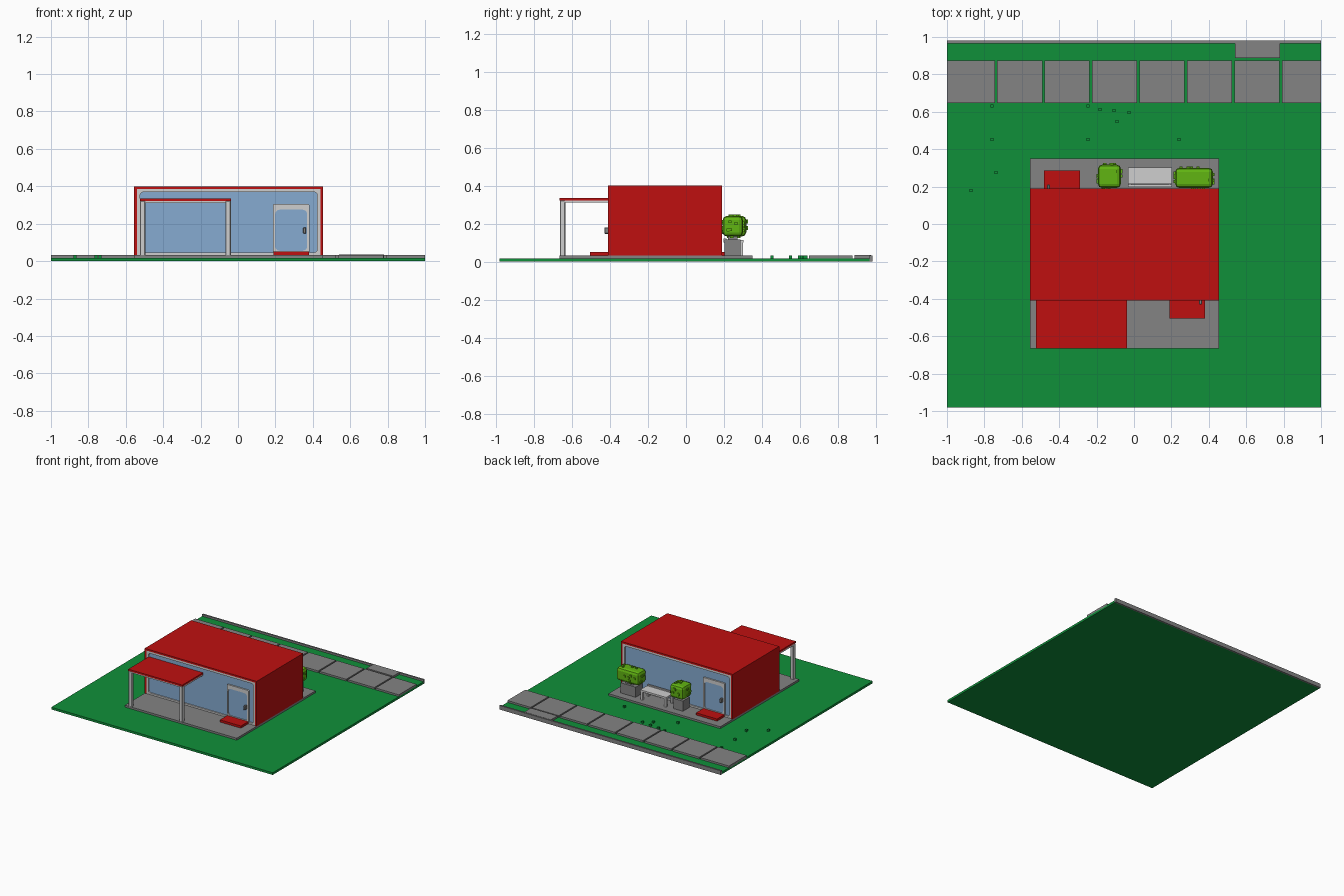
import bpy, bmesh, math, random
from mathutils import Matrix, Vector

if "Cube" in bpy.data.objects:
    bpy.data.objects.remove(bpy.data.objects["Cube"])

random.seed(4)


def mat(name, r, g, b):
    m = bpy.data.materials.new(name)
    m.diffuse_color = (r, g, b, 1)
    m.use_nodes = True
    m.node_tree.nodes["Principled BSDF"].inputs["Base Color"].default_value = m.diffuse_color
    return m


RED = mat("red", 0.52, 0.005, 0.005)
GRASS = mat("grass_green", 0.005, 0.28, 0.042)
GREY = mat("concrete_grey", 0.23, 0.23, 0.23)
WHITE = mat("light_grey", 0.62, 0.62, 0.62)
BLUE = mat("glass_blue", 0.24, 0.41, 0.64)
LEAF = mat("leaf_green", 0.12, 0.46, 0.006)

CX, CY = -0.05, -0.11      # middle of the house; back facade is the front turned 180 degrees
TURN = Matrix.Translation((CX, CY, 0)) @ Matrix.Rotation(math.pi, 4, 'Z') @ Matrix.Translation((-CX, -CY, 0))


def finish(name, bm, m, turn=False):
    if turn:
        bm.transform(TURN)
    bmesh.ops.recalc_face_normals(bm, faces=bm.faces)
    me = bpy.data.meshes.new(name)
    bm.to_mesh(me)
    bm.free()
    me.materials.append(m)
    ob = bpy.data.objects.new(name, me)
    bpy.context.collection.objects.link(ob)
    return ob


def add_box(bm, x0, x1, y0, y1, z0, z1, bevel=0, seg=1):
    r = bmesh.ops.create_cube(bm, size=1)
    for v in r["verts"]:
        v.co = Vector(((x0 + x1) / 2 + v.co.x * (x1 - x0),
                       (y0 + y1) / 2 + v.co.y * (y1 - y0),
                       (z0 + z1) / 2 + v.co.z * (z1 - z0)))
    if bevel:
        edges = list({e for v in r["verts"] for e in v.link_edges})
        bmesh.ops.bevel(bm, geom=edges, offset=bevel, segments=seg, affect='EDGES', profile=0.5)


def box(name, m, *dims, bevel=0, seg=1, turn=False):
    bm = bmesh.new()
    add_box(bm, *dims, bevel=bevel, seg=seg)
    return finish(name, bm, m, turn)


def rounded(x0, x1, z0, z1, r, n=4):
    pts = []
    corners = [(x1 - r, z1 - r), (x0 + r, z1 - r), (x0 + r, z0 + r), (x1 - r, z0 + r)]
    for k, (cx, cz) in enumerate(corners):
        for i in range(n + 1):
            a = math.pi / 2 * (k + i / n)
            pts.append((cx + r * math.cos(a), cz + r * math.sin(a)))
    return pts


def frame(name, m, outer, inner, y0, y1, turn=False):
    """Flat ring between two rounded rectangles in the xz plane."""
    bm = bmesh.new()
    rings = [[bm.verts.new((x, y, z)) for x, z in pts]
             for pts, y in ((outer, y0), (inner, y0), (inner, y1), (outer, y1))]
    n = len(outer)
    for a, b in zip(rings, rings[1:] + rings[:1]):
        for i in range(n):
            j = (i + 1) % n
            bm.faces.new((a[i], a[j], b[j], b[i]))
    return finish(name, bm, m, turn)


# Lawn, kerb and pavement
box("lawn", GRASS, -1, 1, -0.98, 0.966, 0, 0.018)
box("kerb", GREY, -1, 1, 0.966, 0.98, 0, 0.033)
joints = [-1.006] + [-0.738 + 0.2537 * k for k in range(7)] + [1.006]
for a, b in zip(joints, joints[1:]):
    box("pavement_slab", GREY, a + 0.006, b - 0.006, 0.646, 0.875, 0.01, 0.033)
box("drive_slab", GREY, 0.54, 0.78, 0.887, 0.972, 0.01, 0.035)

# Grass tufts
for x, y in [(-.76, .63), (-.76, .452), (-.738, .276), (-.871, .18), (-.246, .63), (-.246, .452),
             (-.182, .613), (-.107, .608), (-.09, .549), (-.027, .597), (.241, .452)]:
    box("grass_tuft", GRASS, x - 0.008, x + 0.008, y - 0.008, y + 0.008, 0.015, 0.034)

# House: foundation, red shell of two walls and a roof, glass core
box("foundation", GREY, -0.555, 0.455, -0.666, 0.35, 0.01, 0.034)
bm = bmesh.new()
profile = [(-0.555, 0.034), (-0.541, 0.034), (-0.541, 0.386), (0.441, 0.386),
           (0.441, 0.034), (0.455, 0.034), (0.455, 0.4), (-0.555, 0.4)]
face = bm.faces.new([bm.verts.new((x, -0.41, z)) for x, z in profile])
ext = bmesh.ops.extrude_face_region(bm, geom=[face], use_keep_orig=True)
bmesh.ops.translate(bm, vec=(0, 0.6, 0), verts=[g for g in ext["geom"] if isinstance(g, bmesh.types.BMVert)])
finish("house_shell", bm, RED)
box("glass_walls", BLUE, -0.541, 0.441, -0.398, 0.178, 0.034, 0.386)

# Both facades: frame, door, handle and mat
for side, turn in (("front", False), ("back", True)):
    frame(side + "_wall_frame", WHITE, rounded(-0.541, 0.441, 0.034, 0.386, 0.001),
          rounded(-0.523, 0.423, 0.047, 0.369, 0.015), -0.408, -0.39, turn)
    frame(side + "_door_frame", WHITE, rounded(0.187, 0.381, 0.036, 0.305, 0.006),
          rounded(0.198, 0.37, 0.055, 0.275, 0.025), -0.41, -0.39, turn)
    box(side + "_door_panel", BLUE, 0.19, 0.378, -0.403, -0.39, 0.04, 0.3, turn=turn)
    box(side + "_door_handle", GREY, 0.348, 0.364, -0.43, -0.402, 0.147, 0.18, bevel=0.003, turn=turn)
    box(side + "_door_mat", RED, 0.19, 0.38, -0.505, -0.409, 0.03, 0.052, turn=turn)

# Porch: roof, beams and posts
box("porch_roof", RED, -0.525, -0.037, -0.666, -0.4, 0.322, 0.336)
for x0, x1 in ((-0.525, -0.495), (-0.068, -0.038)):
    box("porch_post", WHITE, x0, x1, -0.664, -0.634, 0.025, 0.323, bevel=0.004)
    box("porch_side_beam", WHITE, x0, x1, -0.64, -0.4, 0.311, 0.323)
box("porch_front_beam", WHITE, -0.5, -0.06, -0.662, -0.636, 0.311, 0.323)

# Bench
box("bench_seat", WHITE, -0.033, 0.202, 0.215, 0.302, 0.1, 0.115)
box("bench_back_rail", WHITE, -0.033, 0.202, 0.198, 0.212, 0.1, 0.122)
for x in (-0.03, 0.182):
    for y in (0.205, 0.284):
        box("bench_leg", WHITE, x, x + 0.017, y, y + 0.016, 0.03, 0.105)

# Potted bushes with leaf studs
for x0, x1, y1 in ((-0.193, -0.07, 0.317), (0.22, 0.422, 0.3)):
    c, y0 = (x0 + x1) / 2, 0.193
    w = (x1 - x0) * 0.34
    cy = 0.245
    box("pot", GREY, c - w, c + w, cy - 0.043, cy + 0.043, 0.03, 0.117)
    box("trunk", GREY, c - w * 0.5, c + w * 0.5, cy - 0.025, cy + 0.025, 0.115, 0.14)
    bm = bmesh.new()
    lo, hi = Vector((x0, y0, 0.133)), Vector((x1, y1, 0.241))
    add_box(bm, lo.x, hi.x, lo.y, hi.y, lo.z, hi.z, bevel=0.022, seg=2)
    for i in range(26):
        p = Vector([random.uniform(lo[k] + 0.024, hi[k] - 0.024) for k in range(3)])
        axis, s = i % 3, 0.008
        p[axis] = (hi if i % 2 else lo)[axis]
        add_box(bm, p.x - s, p.x + s, p.y - s, p.y + s, p.z - s * 0.9, p.z + s * 0.9)
    finish("bush", bm, LEAF)
